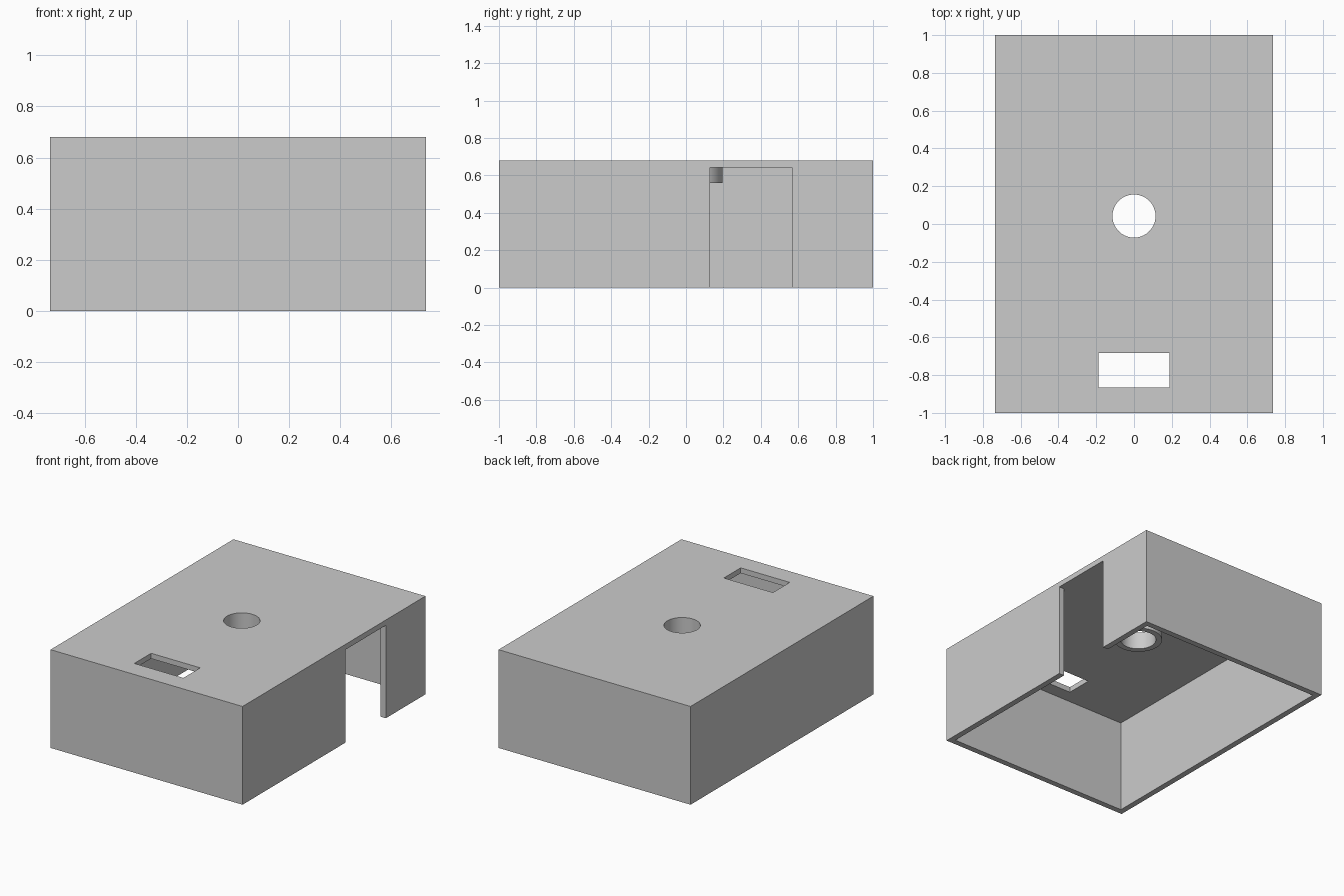
import bpy, math

if "Cube" in bpy.data.objects:
    bpy.data.objects.remove(bpy.data.objects["Cube"])

W, D, H = 1.47, 2.0, 0.68      # outer size
T, CEIL = 0.04, 0.643          # wall thickness, underside of the top
HOLE_Y, HOLE_R, BOSS_R = 0.042, 0.114, 0.153


def box(name, x, y, z):
    """Box from (min, max) ranges on each axis."""
    bpy.ops.mesh.primitive_cube_add(size=1, location=[(a + b) / 2 for a, b in (x, y, z)])
    ob = bpy.context.object
    ob.name = name
    ob.scale = [b - a for a, b in (x, y, z)]
    bpy.ops.object.transform_apply(location=True, rotation=False, scale=True)
    return ob


def cylinder(name, radius, z0, z1):
    bpy.ops.mesh.primitive_cylinder_add(vertices=96, radius=radius, depth=z1 - z0,
                                        location=(0, HOLE_Y, (z0 + z1) / 2))
    ob = bpy.context.object
    ob.name = name
    return ob


def combine(target, other, operation):
    """Apply a boolean and remove the helper."""
    mod = target.modifiers.new(operation, 'BOOLEAN')
    mod.operation, mod.solver, mod.object = operation, 'EXACT', other
    bpy.context.view_layer.objects.active = target
    bpy.ops.object.modifier_apply(modifier=mod.name)
    bpy.data.objects.remove(other, do_unlink=True)


# Outer cover, open at the bottom
cover = box("cover", (-W / 2, W / 2), (-D / 2, D / 2), (0, H))
combine(cover, box("cavity", (-W / 2 + T, W / 2 - T), (-D / 2 + T, D / 2 - T), (-0.1, CEIL)),
        'DIFFERENCE')

# Doorway in the right wall, reaching the ceiling
combine(cover, box("doorway", (W / 2 - 0.1, W / 2 + 0.1), (0.128, 0.567), (-0.1, CEIL)),
        'DIFFERENCE')

# Collar hanging under the round hole
combine(cover, cylinder("collar", BOSS_R, 0.56, 0.66), 'UNION')

# Round hole and rectangular slot through the top
combine(cover, cylinder("round_hole", HOLE_R, 0.4, 0.8), 'DIFFERENCE')
combine(cover, box("slot", (-0.188, 0.188), (-0.866, -0.682), (0.5, 0.8)), 'DIFFERENCE')

# Smooth round walls, sharp edges
bpy.ops.object.select_all(action='DESELECT')
cover.select_set(True)
bpy.context.view_layer.objects.active = cover
bpy.ops.object.shade_smooth_by_angle(angle=math.radians(30))
